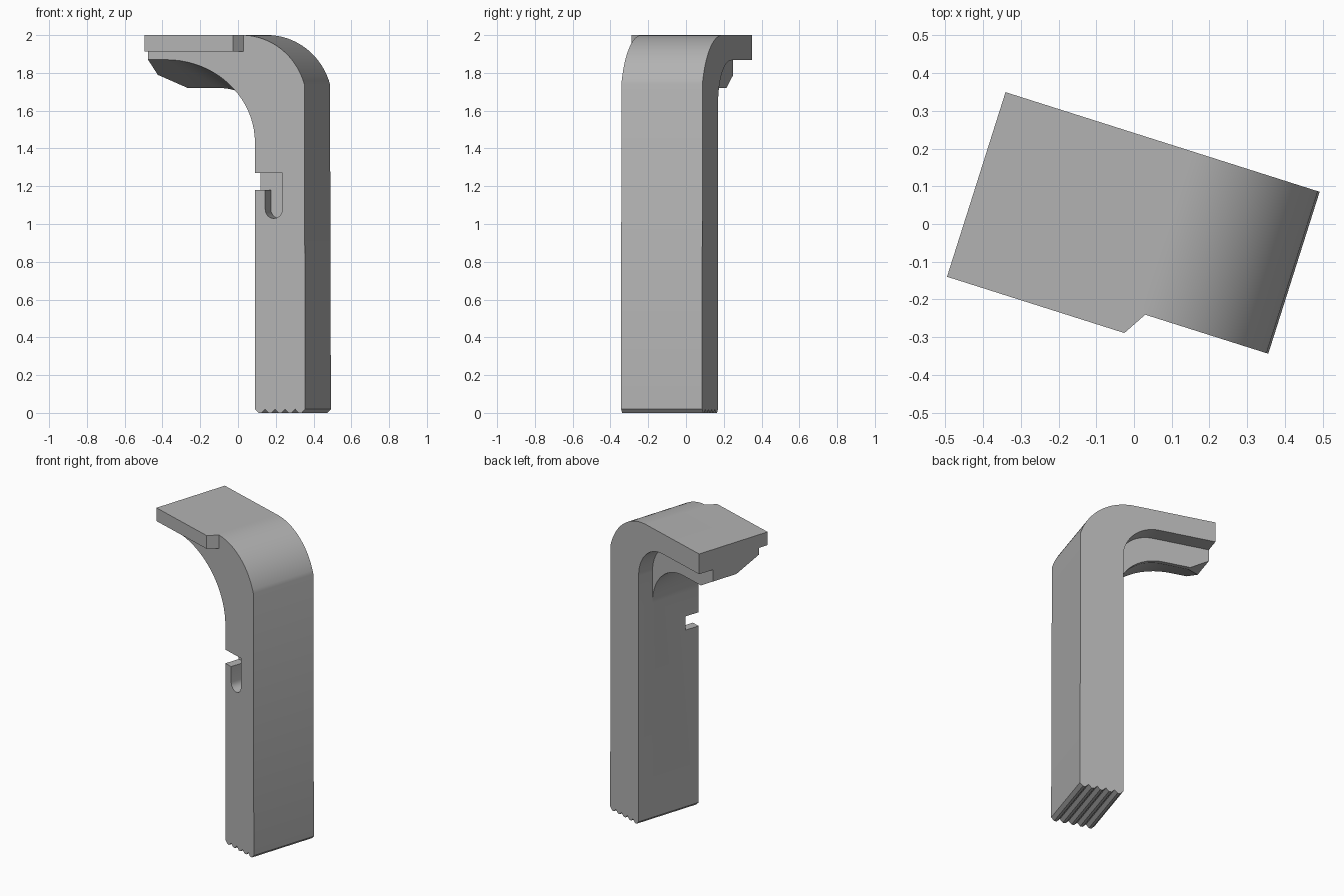
import bpy, bmesh, math
from mathutils import Matrix

cube = bpy.data.objects.get("Cube")
if cube:
    bpy.data.objects.remove(cube, do_unlink=True)

TURN = Matrix.Rotation(math.radians(-17.6), 4, 'Z')
INNER, OUTER, END = 0.164, 0.443, -0.43   # leg faces and arm end
FRONT, BACK, STEP = -0.22, 0.23, 0.126    # depth positions

grey = bpy.data.materials.new("plain_grey")
grey.use_nodes = True
grey.diffuse_color = (0.45, 0.45, 0.45, 1)
grey.node_tree.nodes["Principled BSDF"].inputs["Base Color"].default_value = (0.45, 0.45, 0.45, 1)


def loft(name, rings):
    """Skin a row of matching closed rings and cap both ends."""
    bm = bmesh.new()
    rows = [[bm.verts.new(p) for p in ring] for ring in rings]
    n = len(rows[0])
    for a, b in zip(rows, rows[1:]):
        for i in range(n):
            j = (i + 1) % n
            bm.faces.new((a[i], a[j], b[j], b[i]))
    bm.faces.new(rows[0])
    bm.faces.new(rows[-1])
    bmesh.ops.remove_doubles(bm, verts=bm.verts, dist=1e-5)
    bmesh.ops.recalc_face_normals(bm, faces=bm.faces)
    bm.transform(TURN)
    mesh = bpy.data.meshes.new(name)
    bm.to_mesh(mesh)
    bm.free()
    mesh.materials.append(grey)
    obj = bpy.data.objects.new(name, mesh)
    bpy.context.collection.objects.link(obj)
    return obj


def prism(name, outline, v0, v1):
    return loft(name, [[(u, v, z) for u, z in outline] for v in (v0, v1)])


def combine(target, tool, operation):
    tool.hide_render = True
    mod = target.modifiers.new(tool.name, 'BOOLEAN')
    mod.operation, mod.solver, mod.object = operation, 'EXACT', tool
    bpy.context.view_layer.objects.active = target
    bpy.ops.object.modifier_apply(modifier=mod.name)
    bpy.data.objects.remove(tool, do_unlink=True)


def arc(cu, cz, ru, rz, start, end, steps=20):
    angles = [math.radians(start + (end - start) * i / steps) for i in range(steps + 1)]
    return [(cu + ru * math.cos(a), cz + rz * math.sin(a)) for a in angles]


# Serrated foot, outer bend and top, shared by every section
pitch = (OUTER - INNER) / 5
outer = [(INNER, 0.02)]
for k in range(5):
    u = INNER + k * pitch
    outer += [(u + 0.35 * pitch, 0), (u + 0.65 * pitch, 0), (u + pitch, 0.02)]
radius = 0.363
outer += arc(0.09, 2 - radius, radius, radius, math.degrees(math.asin(1 - 0.26 / radius)), 90)
outer.append((END, 2))


def section(v, cu, cz, top):
    """Closed section whose underside bend has the given centre and top."""
    bend = arc(cu, cz, INNER - cu, top - cz, 90, 0)
    ring = outer + [(END, top)] + bend + [(INNER, 1.43)]
    return [(u, v, z) for u, z in ring]


big_bend, rib_bend, back_bend = (-0.33, 1.43, 1.87), (-0.136, 1.43, 1.72), (-0.07, 1.635, 1.867)
body = loft("bracket_body", [
    section(FRONT, *big_bend),
    section(0.1, *rib_bend),
    section(STEP, *rib_bend),
    section(STEP, *back_bend),
    section(BACK, *back_bend),
])

# Slanted end of the rib under the arm
wedge = [(-0.47, 1.813), (-0.23, 1.673), (-0.47, 1.6)]
combine(body, prism("rib_end_cutter", wedge, -0.3, 0.2), 'DIFFERENCE')

# Hooked slot in the front of the leg
slot = [(0.1, 1.27), (0.1, 1.18), (0.221, 1.18)]
slot += arc(0.2685, 1.077, 0.0475, 0.0475, 180, 360, 12) + [(0.316, 1.27)]
combine(body, prism("slot_cutter", slot, -0.3, -0.12), 'DIFFERENCE')

# Lip along the front edge of the arm
lip = [(END, -0.283), (0.063, -0.283), (0.101, FRONT), (0.089, -0.2), (END, -0.2)]
combine(body, loft("front_lip", [[(u, v, z) for u, v in lip] for z in (1.913, 2)]), 'UNION')

bpy.ops.object.select_all(action='DESELECT')
body.select_set(True)
bpy.context.view_layer.objects.active = body
bpy.ops.object.shade_smooth_by_angle(angle=math.radians(25))
